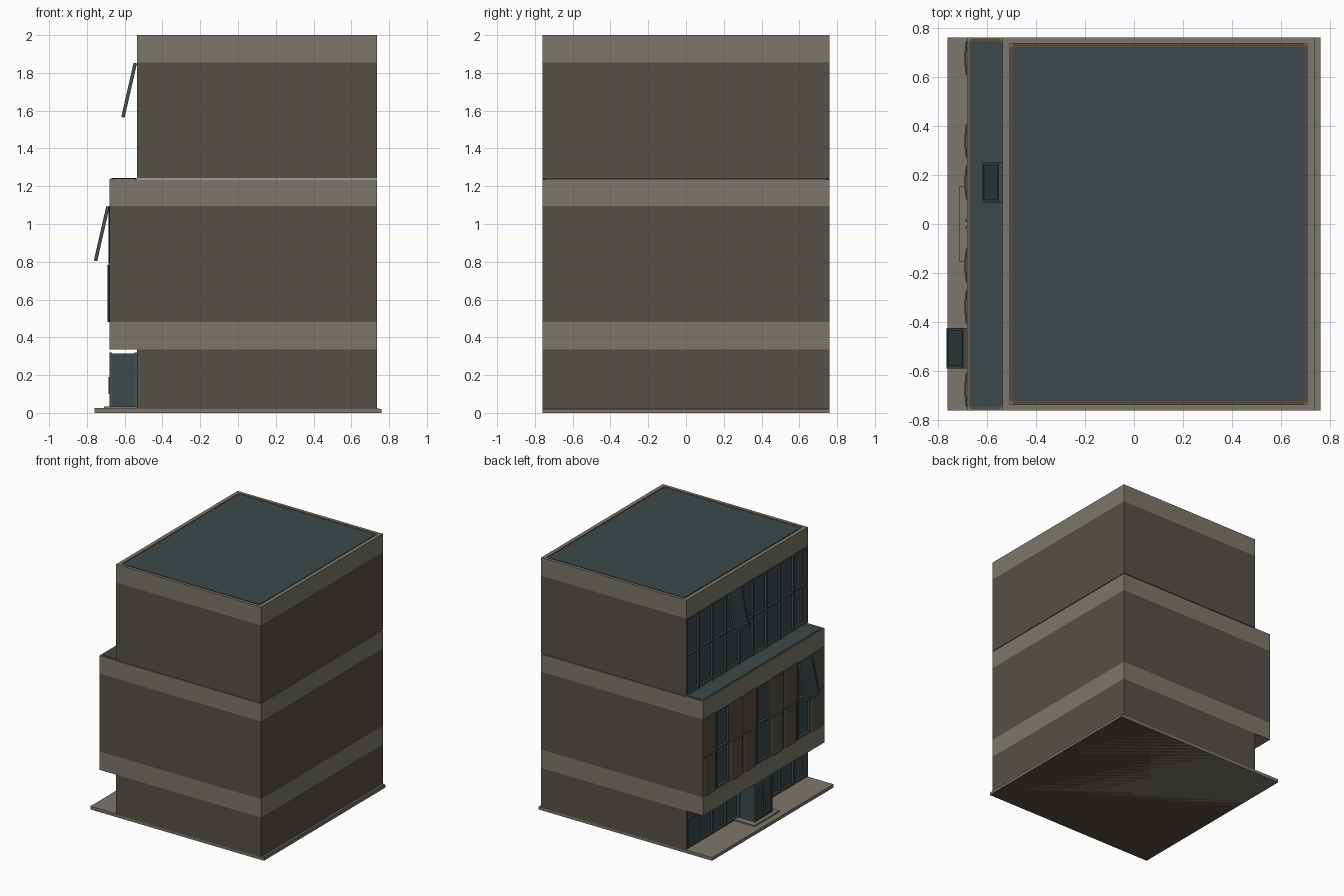
import bpy, bmesh, math
from mathutils import Vector

if "Cube" in bpy.data.objects:
    bpy.data.objects.remove(bpy.data.objects["Cube"])


def mat(name, r, g, b):
    m = bpy.data.materials.new(name)
    m.diffuse_color = (r, g, b, 1)
    m.use_nodes = True
    m.node_tree.nodes["Principled BSDF"].inputs["Base Color"].default_value = m.diffuse_color
    return m


BAND = mat("light stone", 0.205, 0.186, 0.150)
WALL = mat("dark wall", 0.093, 0.080, 0.064)
GLASS = mat("teal glass", 0.045, 0.066, 0.070)
FRAME = mat("window frame", 0.060, 0.075, 0.074)
RIM = mat("brown trim", 0.098, 0.073, 0.055)


def finish(name, bm, m):
    bmesh.ops.recalc_face_normals(bm, faces=bm.faces)
    me = bpy.data.meshes.new(name)
    bm.to_mesh(me)
    bm.free()
    me.materials.append(m)
    ob = bpy.data.objects.new(name, me)
    bpy.context.collection.objects.link(ob)
    return ob


def box(name, x0, x1, y0, y1, z0, z1, m):
    bm = bmesh.new()
    bmesh.ops.create_cube(bm, size=1)
    for v in bm.verts:
        v.co = Vector(((x0 + x1) / 2 + v.co.x * (x1 - x0),
                       (y0 + y1) / 2 + v.co.y * (y1 - y0),
                       (z0 + z1) / 2 + v.co.z * (z1 - z0)))
    return finish(name, bm, m)


def prism(name, pts, z0, z1, m):
    bm = bmesh.new()
    f = bm.faces.new([bm.verts.new((x, y, z0)) for x, y in pts])
    r = bmesh.ops.extrude_face_region(bm, geom=[f])
    for v in r["geom"]:
        if isinstance(v, bmesh.types.BMVert):
            v.co.z = z1
    return finish(name, bm, m)


def chamfered(name, x0, x1, y0, y1, c, z0, z1, m):
    pts = [(x0 + c, y0), (x1 - c, y0), (x1, y0 + c), (x1, y1 - c),
           (x1 - c, y1), (x0 + c, y1), (x0, y1 - c), (x0, y0 + c)]
    return prism(name, pts, z0, z1, m)


Y = 0.76          # half depth
XB = 0.735        # rear wall
XU = -0.535       # upper and ground facade
XM = -0.68        # projecting middle facade
COLS = 9
W = 2 * Y / COLS


def storey(name, xf, z0, z1):
    # glazed core, rear block and thin side walls
    box(name + "_glass", xf + 0.02, xf + 0.05, -Y + .01, Y - .01, z0, z1, GLASS)
    box(name + "_wall", xf + 0.05, XB, -Y, Y, z0, z1, WALL)
    for s in (-1, 1):
        a, b = sorted((s * Y, s * (Y - 0.01)))
        box(name + "_side_wall", xf, xf + 0.05, a, b, z0, z1, WALL)


def mullions(name, xf, z0, z1, rails):
    for i in range(COLS + 1):
        y = max(-Y + .012, min(Y - .012, -Y + i * W))
        box(name + "_mullion", xf + .003, xf + .025, y - .007, y + .007, z0, z1, FRAME)
    for z in rails:
        box(name + "_rail", xf + .005, xf + .025, -Y + .01, Y - .01, z - .007, z + .007, FRAME)


def sash(name, xf, yc, ztop):
    # outward tilted awning window hinged at its top
    parts = [box(name + "_glass", -.014, -.004, -.07, .07, -.28, -.015, GLASS)]
    for z in (-.295, -.016):
        parts.append(box(name + "_rail", -.018, 0, -.082, .082, z, z + .016, FRAME))
    for y in (-.082, .07):
        parts.append(box(name + "_stile", -.018, 0, y, y + .012, -.295, 0, FRAME))
    for p in parts:
        p.location = (xf, yc, ztop)
        p.rotation_euler.y = math.atan2(.065, .285)


# ground plate, pavement and entrance step
box("base_plate", -.76, .76, -Y, Y, 0, .02, BAND)
box("base_underside", -.755, .755, -Y + .005, Y - .005, -.0005 + .0005, .001, RIM)
box("rear_kerb", XB, .75, -Y, Y, .02, .024, BAND)
box("pavement", -.76, -.53, -Y, Y, .02, .025, BAND)
box("entrance_step", -.71, -.53, -.155, .155, .025, .035, BAND)

# three storeys
storey("ground_floor", XU, .02, .335)
storey("middle_floor", XM, .48, 1.095)
storey("top_floor", XU, 1.24, 1.855)

# stone bands
box("lower_band", XM, XB, -Y, Y, .335, .48, BAND)
box("middle_band", XM, XB, -Y, Y, 1.095, 1.235, BAND)
box("top_band", XU, XB, -Y, Y, 1.855, 1.985, BAND)

# roof parapet and roof panel
box("parapet_front", XU, XU + .03, -Y, Y, 1.985, 2, BAND)
box("parapet_rear", XB - .03, XB, -Y, Y, 1.985, 2, BAND)
for s in (-1, 1):
    a, b = sorted((s * Y, s * (Y - .025)))
    box("parapet_side", XU + .03, XB - .03, a, b, 1.985, 2, BAND)
chamfered("roof_trim", -.505, .708, -.737, .737, .02, 1.985, 1.992, RIM)
chamfered("roof_panel", -.492, .695, -.722, .722, .015, 1.985, 1.995, GLASS)

# terrace over the projecting storey
box("terrace_edge", XM, XU, -Y, Y, 1.235, 1.239, BAND)
chamfered("terrace_trim", XM + .005, XU, -Y + .004, Y - .004, .015, 1.235, 1.241, RIM)
chamfered("terrace_panel", XM + .014, XU - .006, -Y + .014, Y - .014, .012, 1.235, 1.243, GLASS)

# window grids
mullions("top_floor", XU, 1.24, 1.855, (1.25, 1.55, 1.845))
mullions("ground_floor", XU, .025, .335, (.035, .255, .325))


# bowed facade panels, with glazing in every third bay
def bowed(name, y0, y1, z0, z1, bulge):
    n = 10
    pts = [(XM - bulge * math.sin(math.pi * k / n) ** .7 if 0 < k < n else XM + .004,
            y0 + (y1 - y0) * k / n) for k in range(n + 1)]
    pts += [(XM + .025, y1), (XM + .025, y0)]
    ob = prism(name, pts, z0, z1, WALL)
    for p in ob.data.polygons:
        p.use_smooth = abs(p.normal.z) < .5 and p.normal.x < -.7


for i in range(COLS):
    y0, y1 = -Y + i * W, -Y + (i + 1) * W
    if i % 3 == 1:
        for z in (.488, .79, 1.087):
            box("bay_rail", XM + .003, XM + .025, y0, y1, z - .007, z + .007, FRAME)
        for y in (y0 + .007, y1 - .007):
            box("bay_stile", XM + .001, XM + .025, y - .007, y + .007, .48, 1.095, FRAME)
    else:
        bowed("lower_panel", y0 + .003, y1 - .003, .48, .785, .011)
        bowed("upper_panel", y0 + .001, y1 - .001, .79, 1.095, .006)

# open windows
sash("top_open_window", XU, W, 1.85)
sash("middle_open_window", XM, -3 * W, 1.09)

# entrance box with framed edges and door
box("entrance_box", XM + .005, XU + .02, -.105, .105, .035, .315, GLASS)
for s in (-1, 1):
    for x in (XM, XU - .012):
        a, b = sorted((s * .11, s * .095))
        box("entrance_post", x, x + .014, a, b, .035, .32, FRAME)
    box("door_handle", XM - .006, XM + .006, s * .015 - .004, s * .015 + .004, .1, .19, RIM)
for z in (.035, .308):
    box("entrance_rail", XM, XM + .014, -.095, .095, z, z + .012, FRAME)
box("door_split", XM, XM + .01, -.005, .005, .04, .31, FRAME)

# side door near one end of the ground floor
box("side_door", XU - .002, XU + .02, 3.5 * W + .012, 4.5 * W - .025, .03, .25, GLASS)
